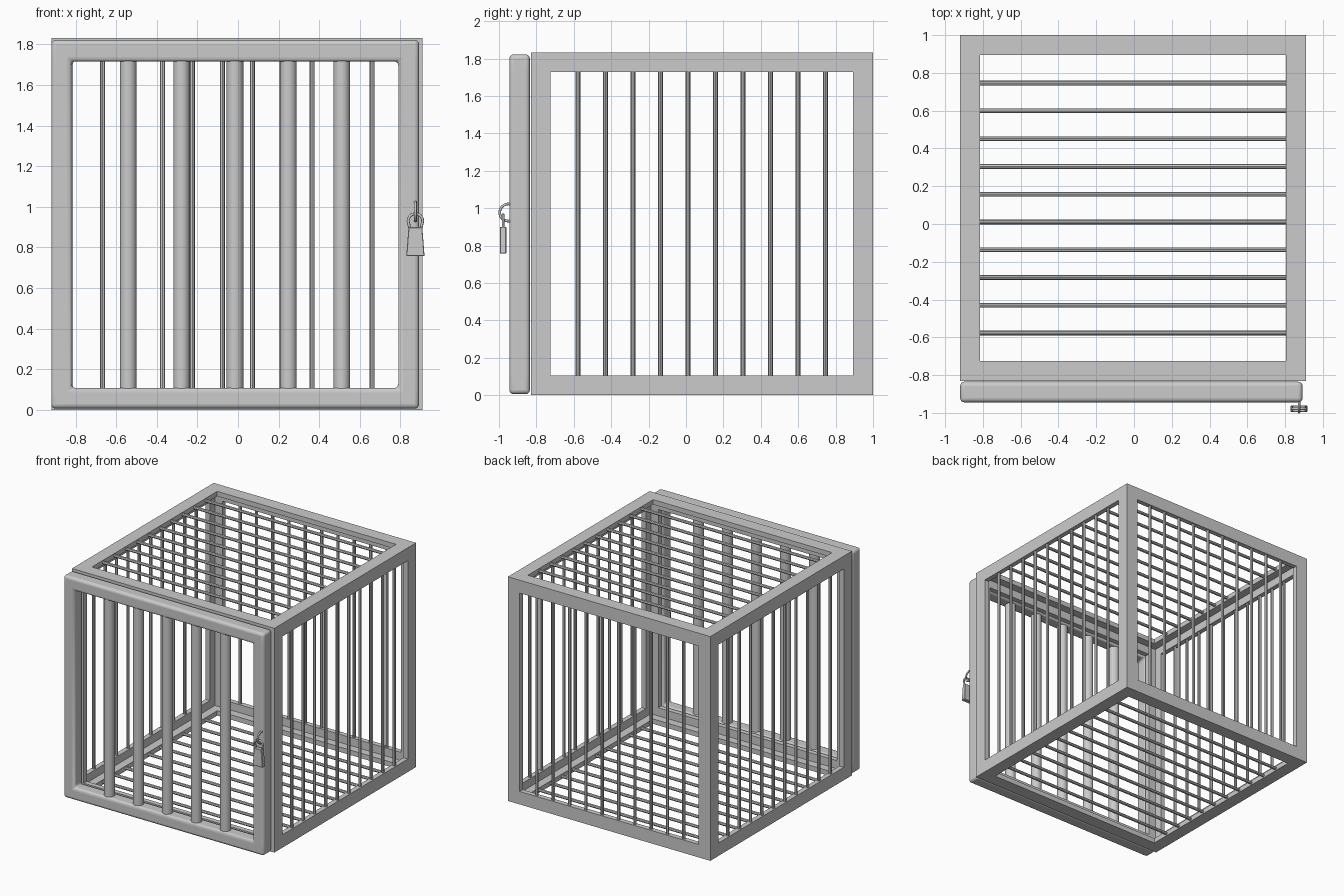
import bpy, bmesh, math
from mathutils import Vector

if "Cube" in bpy.data.objects:
    bpy.data.objects.remove(bpy.data.objects["Cube"])


def finish(name, bm):
    bmesh.ops.recalc_face_normals(bm, faces=bm.faces[:])
    me = bpy.data.meshes.new(name)
    bm.to_mesh(me)
    bm.free()
    ob = bpy.data.objects.new(name, me)
    bpy.context.collection.objects.link(ob)
    return ob


def smooth(ob, angle=40):
    bpy.ops.object.select_all(action='DESELECT')
    ob.select_set(True)
    bpy.context.view_layer.objects.active = ob
    bpy.ops.object.shade_smooth_by_angle(angle=math.radians(angle))


def lattice(name, xs, ys, zs, keep):
    """Outer skin of the kept cells of a small box grid."""
    cuts = (xs, ys, zs)
    size = [len(c) - 1 for c in cuts]
    cells = {(i, j, k) for i in range(size[0]) for j in range(size[1])
             for k in range(size[2]) if keep(i, j, k)}
    bm = bmesh.new()
    for c in cells:
        for ax in range(3):
            for side in (0, 1):
                n = list(c)
                n[ax] += 2 * side - 1
                if tuple(n) in cells:
                    continue
                u, v = (ax + 1) % 3, (ax + 2) % 3
                quad = []
                for du, dv in ((0, 0), (1, 0), (1, 1), (0, 1)):
                    p = [0, 0, 0]
                    p[ax] = cuts[ax][c[ax] + side]
                    p[u] = cuts[u][c[u] + du]
                    p[v] = cuts[v][c[v] + dv]
                    quad.append(bm.verts.new(p))
                bm.faces.new(quad)
    bmesh.ops.remove_doubles(bm, verts=bm.verts[:], dist=1e-4)
    return finish(name, bm)


def rods(name, segments, r, sides):
    """Straight round bars between pairs of points."""
    bm = bmesh.new()
    for a, b in segments:
        a, b = Vector(a), Vector(b)
        m = (b - a).to_track_quat('Z', 'Y').to_matrix().to_4x4()
        m.translation = (a + b) / 2
        bmesh.ops.create_cone(bm, cap_ends=True, segments=sides, radius1=r,
                              radius2=r, depth=(b - a).length, matrix=m)
    ob = finish(name, bm)
    smooth(ob)
    return ob


def wire(name, pts, r, cyclic=False):
    """Round wire through points."""
    cu = bpy.data.curves.new(name, 'CURVE')
    cu.dimensions = '3D'
    cu.bevel_depth = r
    cu.bevel_resolution = 2
    cu.use_fill_caps = True
    sp = cu.splines.new('POLY')
    sp.points.add(len(pts) - 1)
    for p, q in zip(sp.points, pts):
        p.co = (*q, 1)
    sp.use_cyclic_u = cyclic
    sp.use_smooth = True
    ob = bpy.data.objects.new(name, cu)
    bpy.context.collection.objects.link(ob)
    return ob


# Cage frame: six thin open panels meeting as angle-section beams
T, W = 0.04, 0.106


def steps(a, b):
    return (a, a + T, a + W, b - W, b - T, b)


def in_panel(*c):
    return any(c[a] in (0, 4) and (c[a - 1] != 2 or c[a - 2] != 2) for a in range(3))


lattice("cage_frame", steps(-0.92, 0.91), steps(-0.83, 1.0), steps(0, 1.833), in_panel)

# Thin bars: sides, back, roof and floor
h = T / 2
xl, xr, yb, zb, zt = -0.92 + h, 0.91 - h, 1.0 - h, h, 1.833 - h
ys = [-0.577 + 0.147 * i for i in range(10)]
xs = [-0.667 + 0.1475 * i for i in range(10)]
R = 0.0125
rods("left_bars", [((xl, y, 0.09), (xl, y, 1.745)) for y in ys], R, 8)
rods("right_bars", [((xr, y, 0.09), (xr, y, 1.745)) for y in ys], R, 8)
rods("back_bars", [((x, yb, 0.09), (x, yb, 1.745)) for x in xs], R, 8)
rods("roof_bars", [((-0.83, y, zt), (0.82, y, zt)) for y in ys], R, 8)
rods("floor_bars", [((-0.83, y, zb), (0.82, y, zb)) for y in ys], R, 8)

# Door with rounded edges
door = lattice("door_frame", (-0.92, -0.82, 0.79, 0.892), (-0.944, -0.835),
               (0.006, 0.107, 1.717, 1.822),
               lambda i, j, k: i != 1 or k != 1)
bev = door.modifiers.new("round", 'BEVEL')
bev.width = 0.022
bev.segments = 4
bev.limit_method = 'ANGLE'
bev.angle_limit = math.radians(40)
smooth(door, 40)

# Thick door bars
rods("door_bars", [((-0.541 + 0.263 * i, -0.889, 0.08),
                    (-0.541 + 0.263 * i, -0.889, 1.745)) for i in range(5)], 0.041, 32)

# Padlock: tapered body, shackle, and staple ring on the door
px, py = 0.874, -0.978
bm = bmesh.new()
front = [bm.verts.new((px + x, py - 0.017, z)) for x, z in
         ((-0.045, 0.757), (0.045, 0.757), (0.034, 0.9), (-0.034, 0.9))]
face = bm.faces.new(front)
ext = bmesh.ops.extrude_face_region(bm, geom=[face])
bmesh.ops.translate(bm, vec=(0, 0.034, 0),
                    verts=[g for g in ext['geom'] if isinstance(g, bmesh.types.BMVert)])
body = finish("padlock_body", bm)
bev = body.modifiers.new("edge", 'BEVEL')
bev.width = 0.003
bev.segments = 1

arc = [(px + 0.036 * math.cos(math.pi * i / 12), py,
        0.93 + 0.036 * math.sin(math.pi * i / 12)) for i in range(13)]
wire("padlock_shackle", [(px + 0.027, py, 0.89)] + arc + [(px - 0.027, py, 0.89)], 0.007)
wire("door_staple", [(px, -0.95 + 0.046 * math.cos(2 * math.pi * i / 24),
                      0.977 + 0.046 * math.sin(2 * math.pi * i / 24))
                     for i in range(24)], 0.007, True)
